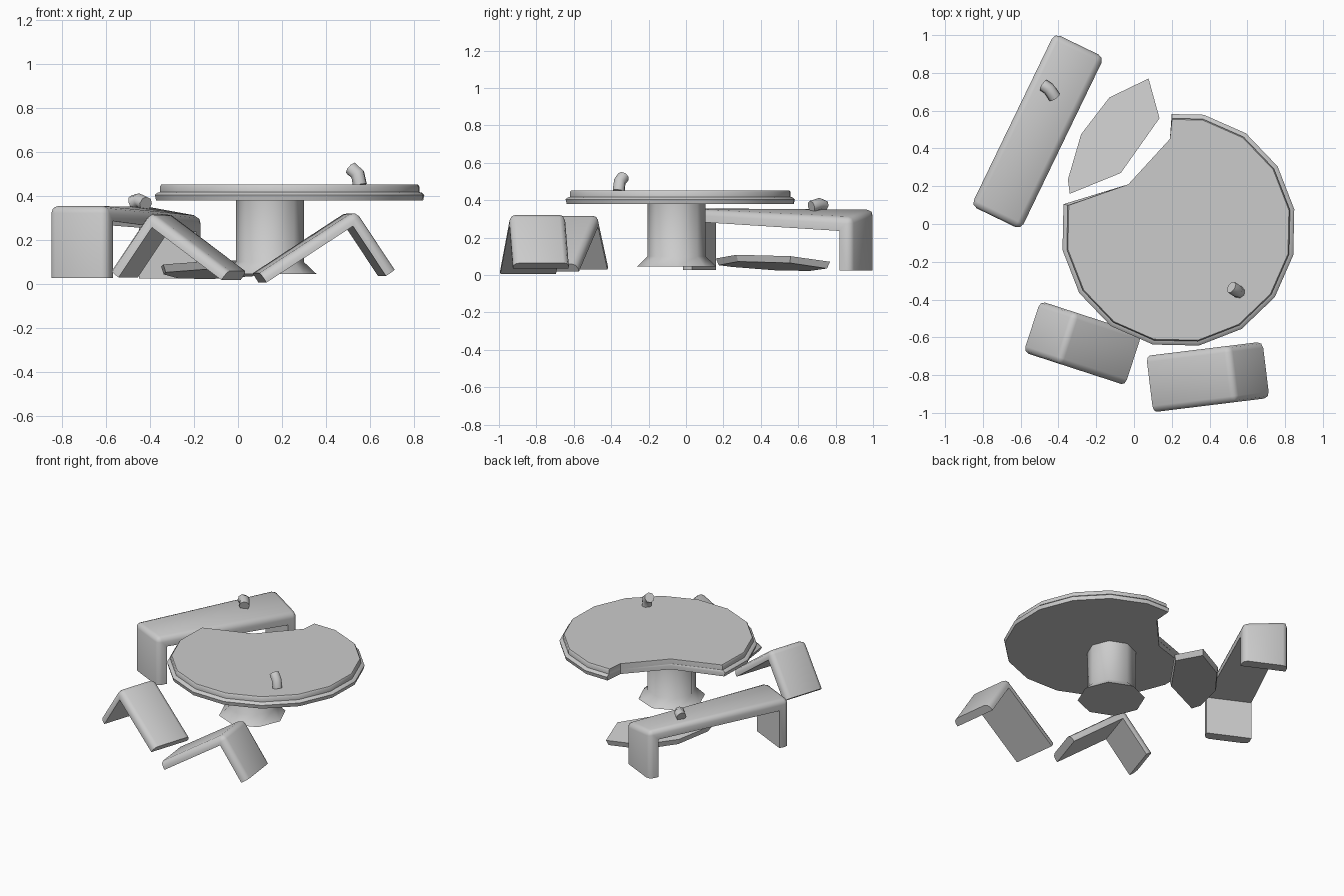
import bpy, bmesh
from math import sin, cos, radians, pi
from mathutils import Vector

if "Cube" in bpy.data.objects:
    bpy.data.objects.remove(bpy.data.objects["Cube"])


def finish(name, bm, smooth=0):
    bmesh.ops.recalc_face_normals(bm, faces=bm.faces)
    me = bpy.data.meshes.new(name)
    bm.to_mesh(me)
    bm.free()
    ob = bpy.data.objects.new(name, me)
    bpy.context.collection.objects.link(ob)
    if smooth:
        bpy.ops.object.select_all(action='DESELECT')
        ob.select_set(True)
        bpy.context.view_layer.objects.active = ob
        bpy.ops.object.shade_smooth_by_angle(angle=radians(smooth))
    return ob


def stack(name, rings, smooth=0):
    """Solid skinned through a stack of closed loops, bottom to top."""
    bm = bmesh.new()
    loops = [[bm.verts.new(p) for p in r] for r in rings]
    n = len(loops[0])
    for a, b in zip(loops, loops[1:]):
        for i in range(n):
            j = (i + 1) % n
            bm.faces.new((a[i], a[j], b[j], b[i]))
    bm.faces.new(loops[0][::-1])
    bm.faces.new(loops[-1])
    return finish(name, bm, smooth)


def bent_slab(name, path, width, thick, loc, angle, twist=0):
    """Folded board: outer side path (u, z), thickened inward, rounded outer edges."""
    pts = [Vector(p) for p in path]
    dirs = [(b - a).normalized() for a, b in zip(pts, pts[1:])]
    nor = [Vector((d.y, -d.x)) for d in dirs]
    inner = []
    for i, p in enumerate(pts):
        n1, n2 = nor[max(i - 1, 0)], nor[min(i, len(nor) - 1)]
        inner.append(p + (n1 + n2) / (1 + n1.dot(n2)) * thick)
    bm = bmesh.new()
    sides = []
    for v in (-width / 2, width / 2):
        sides.append(([bm.verts.new((p.x, v, p.y)) for p in pts],
                      [bm.verts.new((p.x, v, p.y)) for p in inner]))
    (o1, i1), (o2, i2) = sides
    for k in range(len(pts) - 1):
        for a, b in ((o1, o2), (o2, i2), (i2, i1), (i1, o1)):
            bm.faces.new((a[k], a[k + 1], b[k + 1], b[k]))
    for k in (0, -1):
        bm.faces.new((o1[k], o2[k], i2[k], i1[k]))
    # sag of one far corner
    for v in bm.verts:
        if twist and v.co.z > 0.2 and v.co.x > 0:
            v.co.z -= twist * (0.5 - v.co.y / width)
    ends = {o1[0], o2[0], o1[-1], o2[-1]}
    outer = set(o1 + o2)
    edges = [e for e in bm.edges if set(e.verts) <= outer and not set(e.verts) <= ends]
    bmesh.ops.bevel(bm, geom=edges, offset=0.033, segments=2, profile=0.5, affect='EDGES')
    ob = finish(name, bm, 60)
    ob.location = (loc[0], loc[1], 0)
    ob.rotation_euler.z = radians(angle)
    return ob


def bent_mug(name, points, r):
    cu = bpy.data.curves.new(name, 'CURVE')
    cu.dimensions = '3D'
    cu.bevel_depth, cu.bevel_resolution, cu.use_fill_caps = r, 2, True
    sp = cu.splines.new('POLY')
    sp.points.add(len(points) - 1)
    for s, p in zip(sp.points, points):
        s.co = (*p, 1)
    ob = bpy.data.objects.new(name, cu)
    bpy.context.collection.objects.link(ob)
    bpy.ops.object.select_all(action='DESELECT')
    ob.select_set(True)
    bpy.context.view_layer.objects.active = ob
    bpy.ops.object.convert(target='MESH')
    bpy.ops.object.shade_smooth_by_angle(angle=radians(50))


# Broken round table top: 16-sided, stepped rim, one bite missing
def table_ring(r, z):
    def rim(deg):
        return Vector((0.235 + r * cos(radians(deg)), -0.03 + r * sin(radians(deg)), z))
    ring = [rim(167.5 + 22.5 * k) for k in range(13)]
    ring.append(rim(77.5).lerp(rim(100), 0.7))
    return ring + [Vector((0.19, 0.45, z)), Vector((-0.03, 0.21, z))]


stack("table_top", [table_ring(r, z) for r, z in (
    (0.617, 0.38), (0.623, 0.405), (0.612, 0.415), (0.600, 0.418),
    (0.600, 0.443), (0.594, 0.452))], 35)

# Eight-sided pedestal with flared foot
stack("table_pedestal", [
    [(0.145 + r * cos(i * pi / 4), -0.05 + r * sin(i * pi / 4), z) for i in range(8)]
    for r, z in ((0.213, 0.045), (0.155, 0.1), (0.155, 0.385))], 60)

# Broken-off piece of the table, broken edge raised and rim edge low
outline = [(0.077, 0.77), (-0.13, 0.67), (-0.28, 0.475), (-0.35, 0.235),
           (-0.34, 0.16), (-0.07, 0.27), (0.135, 0.56)]


def chunk_ring(s, dz):
    cx, cy = -0.12, 0.45
    return [(cx + (x - cx) * s, cy + (y - cy) * s,
             0.065 + dz + 0.16 * (0.73 * (x - cx) - 0.68 * (y - cy))) for x, y in outline]


stack("table_fragment", [chunk_ring(0.95, -0.018), chunk_ring(1, 0.018)])

# Bench, sagging at one corner
bent_slab("bench", [(-0.507, 0.027), (-0.507, 0.356), (0.507, 0.356), (0.507, 0.025)],
          0.292, 0.07, (-0.51, 0.49), 64.2, 0.05)

# Two toppled chairs: one long and one short folded leg each
bent_slab("chair_right", [(-0.43, 0.05), (0.01, 0.335), (0.19, 0.065)],
          0.3, 0.052, (0.51, -0.795), 7)
bent_slab("chair_left", [(-0.365, 0.06), (0.01, 0.33), (0.2, 0.06)],
          0.285, 0.052, (-0.35, -0.605), 162)

# Bent mugs: one on the table, one on the bench
bent_mug("table_mug", [(0.555, -0.36, 0.45), (0.545, -0.354, 0.50), (0.515, -0.335, 0.525)], 0.033)
bent_mug("bench_mug", [(-0.48, 0.735, 0.37), (-0.45, 0.715, 0.38), (-0.42, 0.67, 0.365)], 0.033)
